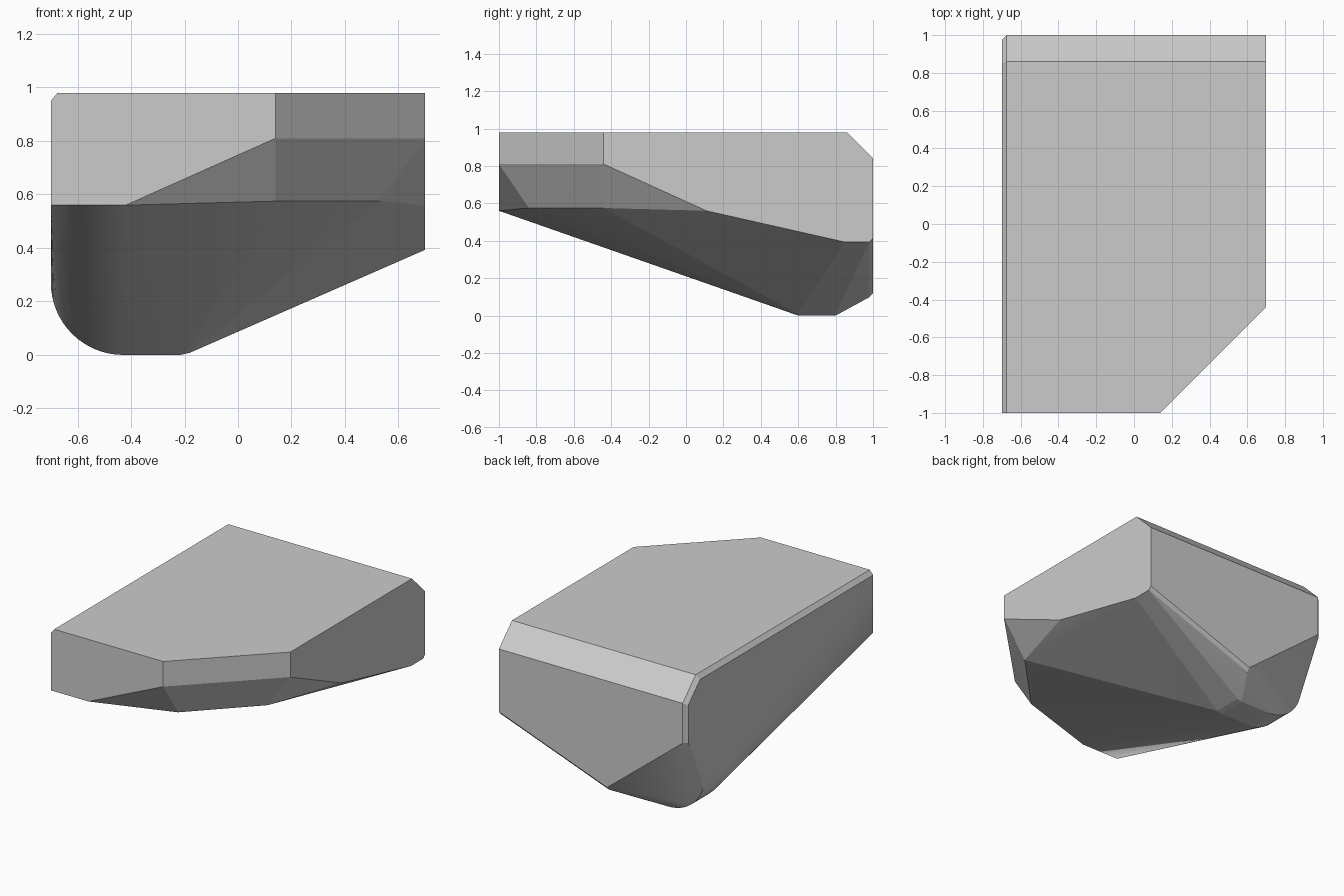
import bpy, bmesh
from math import cos, sin, pi, radians

if "Cube" in bpy.data.objects:
    bpy.data.objects.remove(bpy.data.objects["Cube"])

TOP, LEFT, RIGHT, C = 0.98, -0.70, 0.70, 0.025   # C = small edge bevel

# flat top with the cut front-right corner
points = [(LEFT + C, -1, TOP), (0.14, -1, TOP), (RIGHT, -0.44, TOP),
          (RIGHT, 0.86, TOP), (LEFT + C, 0.86, TOP)]
# bevelled top-left edge and sloped top-back edge
points += [(LEFT, -1, TOP - 0.03), (LEFT, 0.85, TOP - 0.03),
           (RIGHT, 1, 0.84), (LEFT + C, 1, 0.84), (LEFT, 1 - C, 0.825)]
# lower rim of the front, corner and right walls
points += [(LEFT, -1, 0.56), (-0.42, -1, 0.56), (0.14, -1, 0.81),
           (RIGHT, -0.44, 0.81), (RIGHT, 0.11, 0.56), (RIGHT, 0.85, 0.393)]
# set-back belly corners under the cut corner
points += [(0.14, -0.84, 0.575), (0.53, -0.44, 0.575)]
# lower rim of the back wall, with its narrow bevel
points += [(RIGHT, 0.98, 0.393), (RIGHT, 1, 0.415), (-0.11, 1, 0.12),
           (-0.11, 0.98, 0.098), (LEFT + C, 1, 0.57), (LEFT, 1 - C, 0.57)]
# keel: flat underside, rounded up to the left wall
R, STEPS = 0.27, 16
for y in (0.60, 0.80):
    points += [(-0.18, y, 0.008), (-0.215, y, 0)]
    for i in range(STEPS + 1):
        a = pi / 2 * i / STEPS
        points.append((LEFT + R - R * sin(a), y, R - R * cos(a)))

# wrap one closed convex skin around the points
bm = bmesh.new()
for p in points:
    bm.verts.new(p)
hull = bmesh.ops.convex_hull(bm, input=bm.verts)
loose = {g for g in hull["geom_interior"] + hull["geom_unused"]
         if isinstance(g, bmesh.types.BMVert)}
bmesh.ops.delete(bm, geom=list(loose), context='VERTS')
bmesh.ops.dissolve_limit(bm, angle_limit=radians(0.5),
                         verts=bm.verts, edges=bm.edges)
bmesh.ops.recalc_face_normals(bm, faces=bm.faces)

mesh = bpy.data.meshes.new("faceted_hull")
bm.to_mesh(mesh)
bm.free()
body = bpy.data.objects.new("faceted_hull", mesh)
bpy.context.collection.objects.link(body)

# smooth only the rounded keel corner
bpy.context.view_layer.objects.active = body
body.select_set(True)
bpy.ops.object.shade_smooth_by_angle(angle=radians(9))
